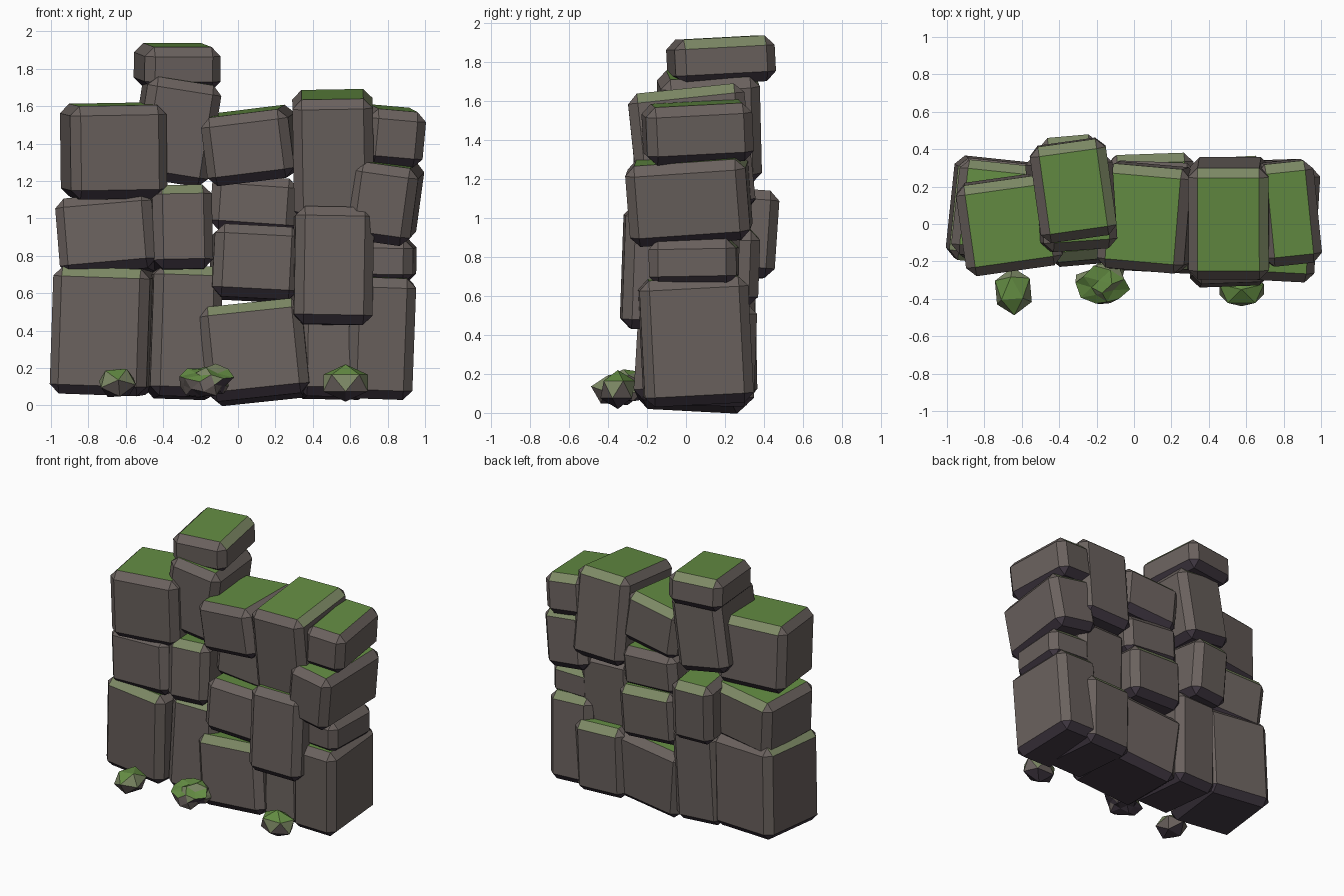
import bpy, bmesh
from math import radians
from mathutils import Euler, Vector

if "Cube" in bpy.data.objects:
    bpy.data.objects.remove(bpy.data.objects["Cube"])


def material(name, rgb):
    m = bpy.data.materials.new(name)
    m.use_nodes = True
    m.diffuse_color = (*rgb, 1)
    m.node_tree.nodes["Principled BSDF"].inputs["Base Color"].default_value = (*rgb, 1)
    return m


STONE, MOSS, PALE, DARK = range(4)
MATERIALS = [
    material("brown_stone", (0.145, 0.121, 0.112)),
    material("green_moss", (0.125, 0.26, 0.055)),
    material("pale_moss", (0.205, 0.25, 0.13)),
    material("dark_underside", (0.06, 0.045, 0.063)),
]
SIDES = {"b": Vector((0, 1, 0)), "f": Vector((0, -1, 0)),
         "r": Vector((1, 0, 0)), "l": Vector((-1, 0, 0))}


def turn(bm, rot):
    bmesh.ops.rotate(bm, cent=(0, 0, 0), verts=bm.verts,
                     matrix=Euler([radians(a) for a in rot]).to_matrix())


def finish(name, bm, loc):
    mesh = bpy.data.meshes.new(name)
    bm.to_mesh(mesh)
    bm.free()
    for m in MATERIALS:
        mesh.materials.append(m)
    obj = bpy.data.objects.new(name, mesh)
    obj.location = loc
    bpy.context.collection.objects.link(obj)


def block(name, loc, size, rot, mossy="b"):
    """Chamfered block: mossy top, pale moss on the listed upper chamfers, dark below."""
    bm = bmesh.new()
    bmesh.ops.create_cube(bm, size=1)
    bmesh.ops.scale(bm, vec=size, verts=bm.verts)
    bmesh.ops.bevel(bm, geom=bm.edges[:], offset=0.05, segments=1,
                    affect='EDGES', clamp_overlap=True)
    bm.normal_update()
    for f in bm.faces:
        n = f.normal
        if n.z > 0.9:
            f.material_index = MOSS
        elif n.z > 0.6 and any(n.dot(SIDES[s]) > 0.6 for s in mossy):
            f.material_index = PALE
        elif n.z < -0.5:
            f.material_index = DARK
    turn(bm, rot)
    finish(name, bm, loc)


def rubble(name, loc, size, rot, detail=1):
    """Small faceted stone with moss on its upward facets."""
    bm = bmesh.new()
    bmesh.ops.create_icosphere(bm, subdivisions=detail, radius=1)
    if detail > 1:
        for i, v in enumerate(bm.verts):
            v.co *= (1.0, 0.75, 1.15)[i % 3]
    turn(bm, rot)
    bmesh.ops.scale(bm, vec=size, verts=bm.verts)
    bm.normal_update()
    for f in bm.faces:
        if f.normal.z > 0.7:
            f.material_index = MOSS
        elif f.normal.z > 0.15:
            f.material_index = PALE
        elif f.normal.z < -0.5:
            f.material_index = DARK
    finish(name, bm, loc)


# First column, at the right end of the model
block("end_base_block", (-.715, .065, .40), (.52, .55, .68), (1, 2, -6), "fl")
block("end_middle_block", (-.685, .06, .91), (.52, .51, .41), (-3, -5, -6), "b")
block("end_top_block", (-.665, .0, 1.36), (.52, .49, .50), (2, -1, 8), "b")

# Second column, the tower
block("tower_base_block", (-.29, .08, .39), (.37, .52, .70), (-2, 2, 4), "f")
block("tower_middle_block", (-.32, .125, .935), (.32, .67, .45), (-4, -1, 5), "fb")
block("tower_upper_block", (-.335, .12, 1.47), (.40, .51, .55), (2, 9, 4), "b")
block("tower_cap", (-.325, .18, 1.81), (.41, .52, .235), (3, 0, 8), "br")

# Third column
block("centre_base_block", (.10, .035, .285), (.55, .56, .51), (-3, -6, -3), "f")
block("centre_lower_block", (.09, .075, .76), (.46, .59, .39), (-2, 3, 2), "b")
block("centre_upper_block", (.09, .12, 1.07), (.46, .42, .30), (-2, 4, -2), "")
block("centre_top_block", (.07, .035, 1.39), (.47, .56, .37), (3, -7, -5), "b")

# Fourth column
block("tall_base_block", (.51, .08, .305), (.40, .54, .53), (-2, 1, 3), "b")
block("tall_lower_block", (.505, -.03, .74), (.42, .59, .63), (-2, 1, 2), "")
block("tall_top_block", (.51, .03, 1.34), (.43, .60, .65), (6, -1, 0), "br")

# Fifth column, at the left end of the model
block("side_base_block", (.76, .05, .37), (.35, .56, .65), (3, 2, 2), "b")
block("side_lower_block", (.77, .04, .775), (.35, .45, .24), (1, 1, -3), "b")
block("side_upper_block", (.785, .015, 1.095), (.35, .62, .42), (4, 8, -3), "b")
block("side_top_block", (.82, .06, 1.44), (.31, .55, .30), (3, 5, 6), "b")

# Loose rubble along the front
rubble("rubble_end", (-.645, -.36, .12), (.11, .13, .09), (-37, 5, 18))
rubble("rubble_centre", (-.165, -.31, .125), (.135, .12, .09), (10, 15, 20), 2)
rubble("rubble_side", (.575, -.35, .12), (.14, .10, .10), (0, 0, 18))
